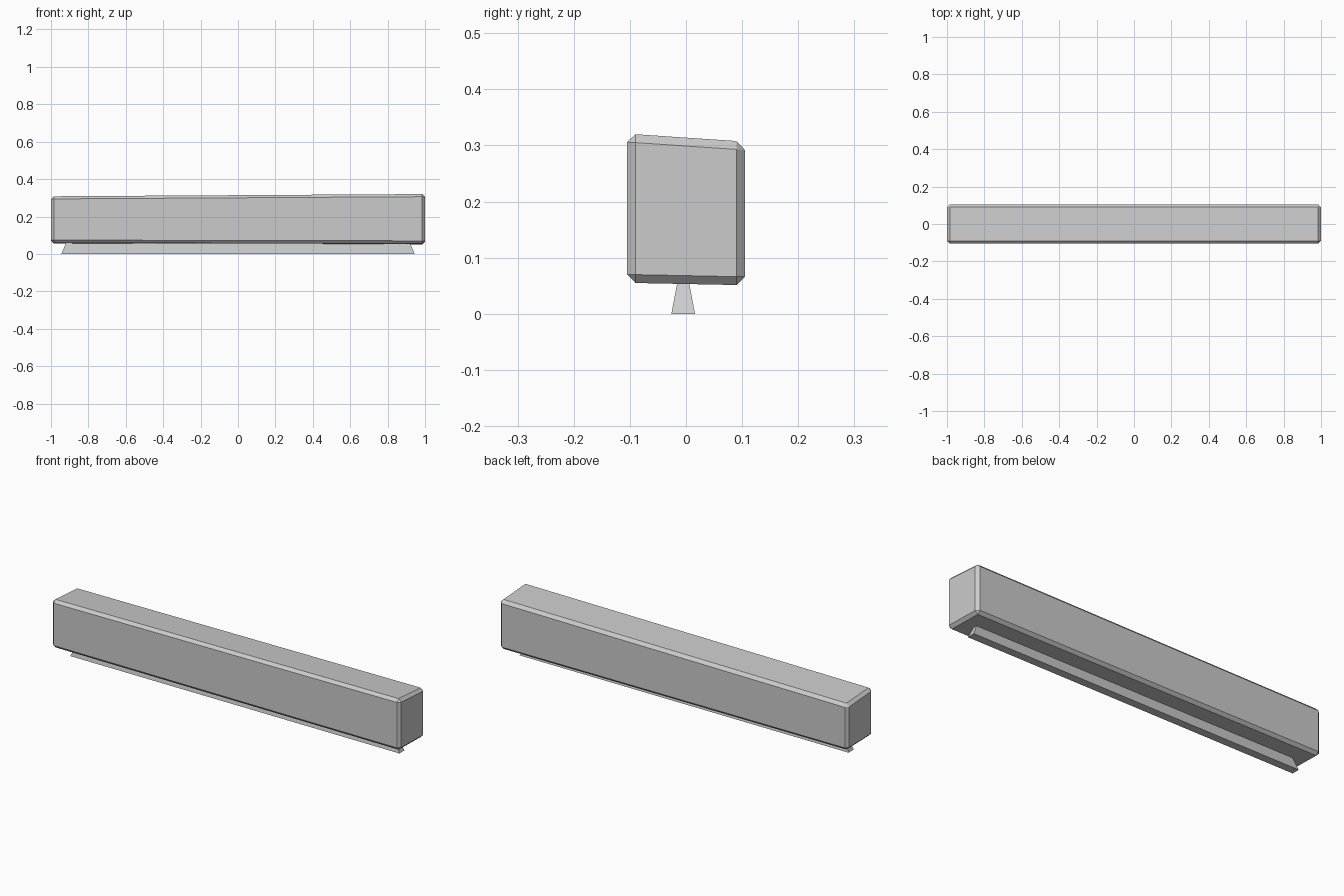
import bpy
import bmesh

# Remove the default cube
cube = bpy.data.objects.get("Cube")
if cube:
    bpy.data.objects.remove(cube, do_unlink=True)

# Single plain grey
grey = bpy.data.materials.new("plain_grey")
grey.use_nodes = True
colour = (0.6, 0.6, 0.6, 1.0)
grey.diffuse_color = colour
grey.node_tree.nodes["Principled BSDF"].inputs["Base Color"].default_value = colour


def box(bm, size, centre):
    """Add an axis-aligned box to the mesh."""
    bmesh.ops.create_cube(bm, size=1.0)
    bmesh.ops.scale(bm, vec=size, verts=bm.verts)
    bmesh.ops.translate(bm, vec=centre, verts=bm.verts)


def finish(bm, name):
    """Turn the mesh into a flat-shaded object."""
    bmesh.ops.recalc_face_normals(bm, faces=bm.faces)
    mesh = bpy.data.meshes.new(name)
    bm.to_mesh(mesh)
    bm.free()
    mesh.materials.append(grey)
    obj = bpy.data.objects.new(name, mesh)
    bpy.context.collection.objects.link(obj)
    return obj


# Beam: long chamfered box with slightly tilted top and bottom
bottom, top = 0.055, 0.308
middle = (bottom + top) / 2
bm = bmesh.new()
box(bm, (2.0, 0.21, top - bottom), (0, 0, middle))
bmesh.ops.bevel(bm, geom=bm.edges[:], offset=0.015, segments=1,
                affect='EDGES', clamp_overlap=True)
for v in bm.verts:
    if v.co.z > middle:
        v.co.z += 0.006 * v.co.x - 0.067 * v.co.y
    else:
        v.co.z += -0.002 * v.co.x - 0.02 * v.co.y
finish(bm, "beam")

# Foot rail: narrow ridge that flares out towards the ground
height = 0.06
bm = bmesh.new()
box(bm, (1.89, 0.042, height), (0, 0, height / 2))
for v in bm.verts:
    if v.co.z > height / 2:
        v.co.x *= 0.972
        v.co.y *= 0.46
    v.co.y -= 0.005
finish(bm, "foot_rail")
